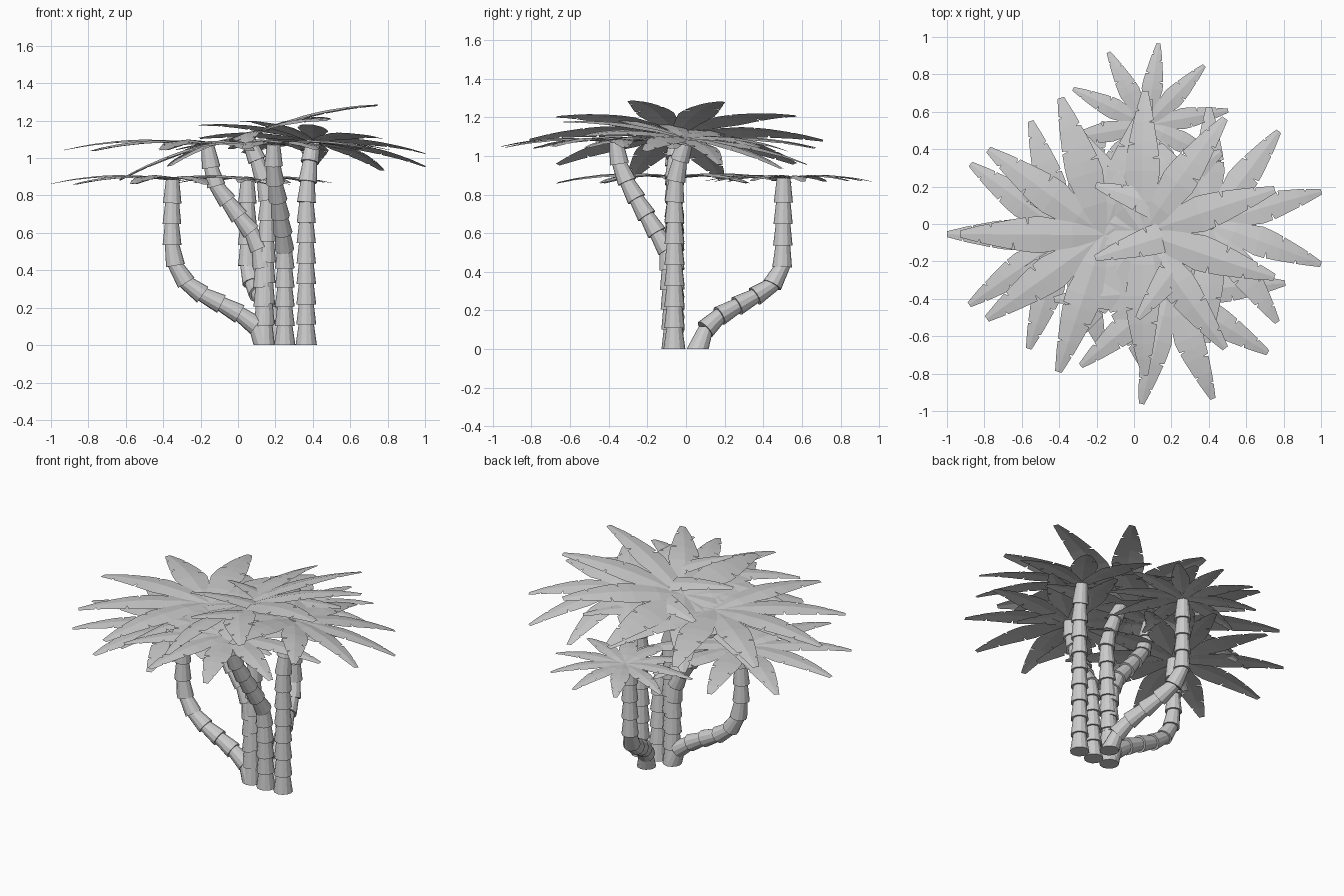
import bpy, bmesh, math
from mathutils import Vector, Matrix

if "Cube" in bpy.data.objects:
    bpy.data.objects.remove(bpy.data.objects["Cube"])


def make_object(name, bm):
    me = bpy.data.meshes.new(name)
    bm.to_mesh(me)
    bm.free()
    ob = bpy.data.objects.new(name, me)
    bpy.context.collection.objects.link(ob)
    return ob


def resample(path, step):
    pts = [Vector(p) for p in path]
    lens = [(b - a).length for a, b in zip(pts, pts[1:])]
    n = max(2, round(sum(lens) / step))
    out = []
    for i in range(n + 1):
        d = sum(lens) * i / n
        for a, b, l in zip(pts, pts[1:], lens):
            if d <= l + 1e-6:
                out.append(a.lerp(b, min(1, d / l)))
                break
            d -= l
    return out


# Trunk: stacked tapered sleeves, wide at the bottom, following a path
def trunk(name, path):
    bm = bmesh.new()
    pts = resample(path, 0.107)
    n = len(pts) - 1
    for i, (a, b) in enumerate(zip(pts, pts[1:])):
        d = b - a
        f = i / n
        r_low = 0.057 if i == 0 else 0.054 - 0.005 * f
        r_top = 0.039 - 0.004 * f
        length = d.length + 0.015
        rot = Vector((0, 0, 1)).rotation_difference(d.normalized()).to_matrix().to_4x4()
        if i == 0:  # the foot is sheared so it stands flat on the ground
            length = d.z + 0.015
            rot = Matrix.Identity(4)
            rot[0][2], rot[1][2] = d.x / d.z, d.y / d.z
        shift = Matrix.Translation(a) @ rot @ Matrix.Translation((0, 0, length / 2))
        bmesh.ops.create_cone(bm, cap_ends=True, segments=12, radius1=r_low,
                              radius2=r_top, depth=length, matrix=shift)
    return make_object(name, bm)


# Leaf outline: (position along leaf, left half width, right half width), with slits
LEAF = [(0.0, .04, .04), (0.22, .088, .088), (0.44, .128, .128), (0.525, .122, .122),
        (0.53, .12, .07), (0.545, .119, .119), (0.62, .108, .108), (0.63, .06, .106),
        (0.64, .104, .104), (0.78, .077, .077), (0.785, .076, .045), (0.80, .073, .073),
        (0.86, .06, .06), (0.865, .035, .059), (0.88, .055, .055), (1.0, .024, .024)]


# Crown: ring of ten slightly folded, arched leaves tilted along the trunk end
def crown(name, centre, radius, phase, lean=(0, 0)):
    bm = bmesh.new()
    tilt = Vector((0, 0, 1)).rotation_difference(
        Vector((lean[0], lean[1], 1)).normalized()).to_matrix().to_4x4()
    for k in range(10):
        m = (Matrix.Translation(centre) @ tilt
             @ Matrix.Rotation(math.radians(phase + 36 * k), 4, 'Z')
             @ Matrix.Scale(radius, 4))
        rows = []
        for t, wl, wr in LEAF:
            z = 0.16 * t - 0.20 * t * t + 0.006 * (k % 2)
            rows.append([bm.verts.new(m @ Vector(p)) for p in
                         ((t, -wr, z - 0.12 * wr), (t, 0, z), (t, wl, z - 0.12 * wl))])
        for a, b in zip(rows, rows[1:]):
            for j in range(2):
                bm.faces.new((a[j], b[j], b[j + 1], a[j + 1]))
    return make_object(name, bm)


# name, trunk path, crown centre, crown radius, leaf phase, crown lean
PALMS = [
    ("right", [(.365, -.06, 0), (.365, -.06, .75), (.375, -.05, .92), (.40, 0, 1.08)],
     (.40, 0, 1.09), .64, 17, (.13, .17)),
    ("front", [(.25, -.07, 0), (.25, -.09, .5), (.24, -.15, .6), (.21, -.27, .8),
               (.19, -.34, .93), (.19, -.36, 1.06)],
     (.19, -.36, 1.07), .62, 4, (0, 0)),
    ("middle_left", [(.14, -.06, 0), (.13, -.06, .45), (.10, -.06, .57), (-.02, -.06, .72),
                     (-.13, -.06, .87), (-.16, -.06, 1.05)],
     (-.16, -.06, 1.07), .77, -.5, (0, 0)),
    ("middle", [(.14, -.06, 0), (.15, -.06, .4), (.16, -.06, .8), (.13, -.06, .92),
                (.06, -.05, 1.09)],
     (.05, -.05, 1.11), .76, 18, (-.29, 0)),
    ("left", [(.14, -.06, 0), (.09, -.06, .12), (-.05, -.06, .2), (-.25, -.06, .3),
              (-.33, -.06, .4), (-.355, -.06, .55), (-.35, -.06, .87)],
     (-.36, -.06, .885), .64, -.5, (0, 0)),
    ("back", [(.24, .06, 0), (.21, .11, .13), (.17, .2, .19), (.11, .35, .27),
              (.07, .46, .34), (.05, .5, .43), (.05, .505, .87)],
     (.07, .53, .885), .44, 10, (0, 0)),
]
for name, path, centre, radius, phase, lean in PALMS:
    trunk("trunk_" + name, path)
    crown("leaves_" + name, centre, radius, phase, lean)
